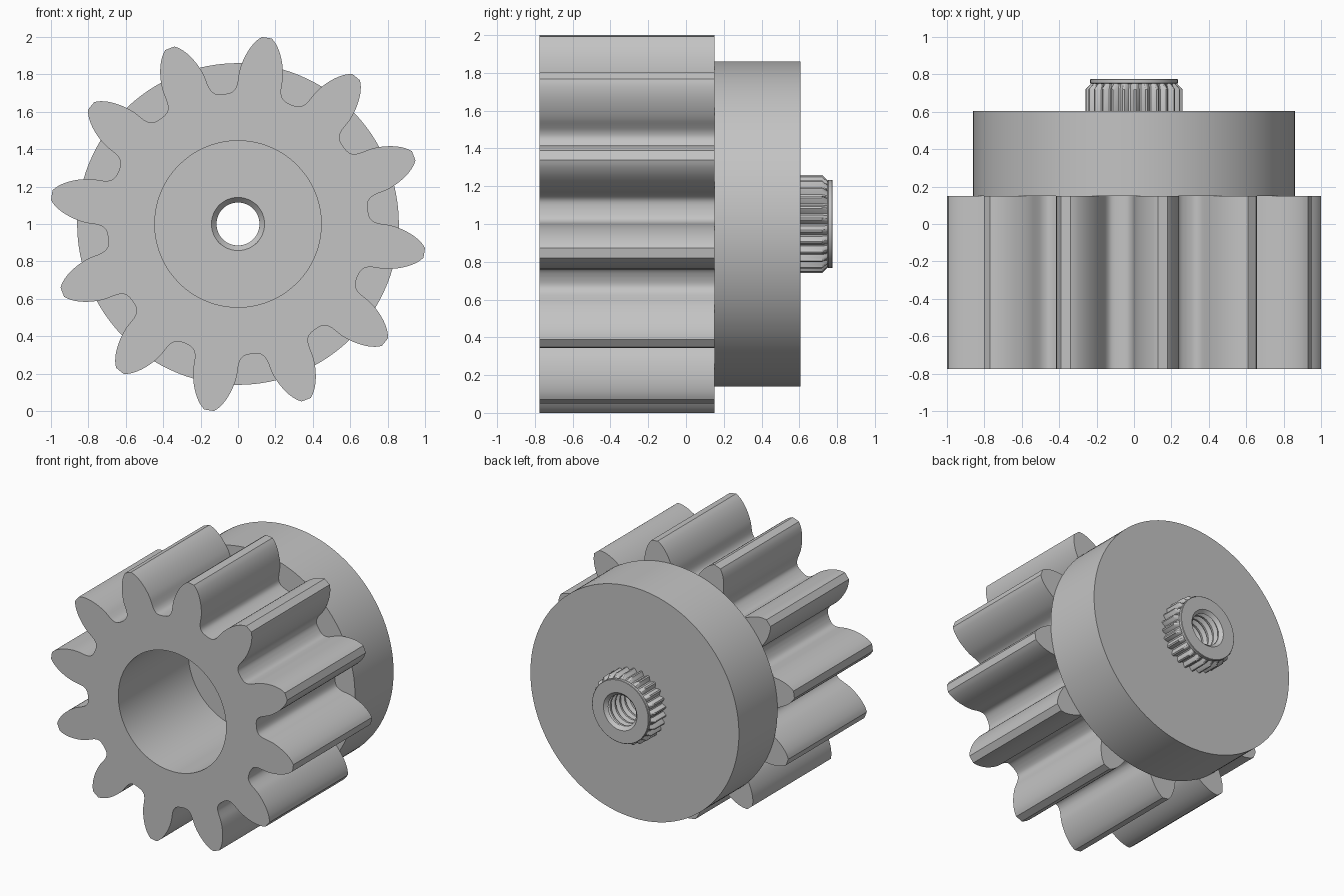
import bpy, bmesh, math

if "Cube" in bpy.data.objects:
    bpy.data.objects.remove(bpy.data.objects["Cube"])

TAU = 2 * math.pi
TEETH = 12
TOOTH_ANGLE = math.radians(8.8)      # first tooth, clockwise from the top
KNURLS = 26

grey = bpy.data.materials.new("grey_metal")
grey.diffuse_color = (0.55, 0.55, 0.55, 1)
grey.use_nodes = True
grey.node_tree.nodes["Principled BSDF"].inputs["Base Color"].default_value = grey.diffuse_color


def point(r, a, y):
    """Point around the y axis through z = 1, angle clockwise seen from the front."""
    return (r * math.sin(a), y, 1 + r * math.cos(a))


def skin(bm, rings):
    """Join closed rings of equal length with quads."""
    loops = [[bm.verts.new(p) for p in ring] for ring in rings]
    n = len(loops[0])
    for lo, hi in zip(loops, loops[1:]):
        for i in range(n):
            j = (i + 1) % n
            bm.faces.new((lo[i], lo[j], hi[j], hi[i]))
    return loops


def lathe(bm, profile, segments=96):
    """Revolve (radius, y) points."""
    return skin(bm, [[point(r, TAU * i / segments, y) for i in range(segments)]
                     for r, y in profile])


def finish(bm, name, angle=30):
    bmesh.ops.dissolve_degenerate(bm, dist=1e-5, edges=bm.edges[:])
    mesh = bpy.data.meshes.new(name)
    bm.to_mesh(mesh)
    bm.free()
    mesh.materials.append(grey)
    obj = bpy.data.objects.new(name, mesh)
    bpy.context.collection.objects.link(obj)
    bpy.ops.object.select_all(action='DESELECT')
    obj.select_set(True)
    bpy.context.view_layer.objects.active = obj
    bpy.ops.object.shade_smooth_by_angle(angle=math.radians(angle))
    return obj


def catmull(pts, steps=3):
    """Smooth curve through the points, keeping both ends."""
    ext = [pts[0]] + pts + [pts[-1]]
    out = []
    for a, b, c, d in zip(ext, ext[1:], ext[2:], ext[3:]):
        for s in range(steps):
            t = s / steps
            out.append(tuple(0.5 * (2 * q + (r - p) * t + (2 * p - 5 * q + 4 * r - s4) * t * t
                                    + (3 * q - p - 3 * r + s4) * t ** 3)
                             for p, q, r, s4 in zip(a, b, c, d)))
    return out + [pts[-1]]


# Gear with undercut teeth and a wide bore: half tooth as (degrees from tooth centre, radius)
flank = catmull([(15, .698), (12.6, .701), (10.7, .712), (9.4, .737), (8.8, .77),
                 (8.3, .815), (7.3, .863), (6.0, .91), (4.6, .95), (3.0, .985), (1.5, 1.008)])
tooth = [(-d, r) for d, r in flank] + [(d, r) for d, r in reversed(flank)][:-1]
per_tooth = len(tooth)
outline = [(TOOTH_ANGLE + TAU * k / TEETH + math.radians(d), r)
           for k in range(TEETH) for d, r in tooth]
BORE_STEPS = 8
bore_n = TEETH * BORE_STEPS
bore_angles = [TOOTH_ANGLE + TAU * (i / BORE_STEPS - 0.5) / TEETH for i in range(bore_n)]

bm = bmesh.new()
front, back = -.775, .15
outer = skin(bm, [[point(r, a, y) for a, r in outline] for y in (front, back)])
bore = skin(bm, [[point(.445, a, y) for a in bore_angles] for y in (back, front)])
for k in range(TEETH):
    o = [(k * per_tooth + i) % len(outline) for i in range(per_tooth + 1)]
    b = [(k * BORE_STEPS + i) % bore_n for i in range(BORE_STEPS + 1)]
    bm.faces.new([outer[0][i] for i in reversed(o)] + [bore[1][i] for i in b])
    bm.faces.new([outer[1][i] for i in o] + [bore[0][i] for i in reversed(b)])
finish(bm, "gear_teeth")

# Round flange with the floor of the bore
bm = bmesh.new()
lathe(bm, [(.142, .05), (.445, .05), (.445, .15), (.86, .15), (.86, .605), (.2, .605)], 128)
finish(bm, "flange")

# Knurled insert sticking out of the back
bm = bmesh.new()
ridge = (1, 1, .55, 0, 0, .55)
rings = []
for y, root, crest in ((.59, .234, .26), (.72, .234, .26), (.75, .226, .232)):
    n = KNURLS * len(ridge)
    rings.append([point(root + (crest - root) * ridge[i % len(ridge)], TAU * i / n, y)
                  for i in range(n)])
skin(bm, rings)
finish(bm, "knurled_sleeve")

# Collar at the end of the insert, with a countersunk mouth
bm = bmesh.new()
lathe(bm, [(.2, .748), (.226, .748), (.234, .754), (.234, .772), (.231, .775),
           (.138, .775), (.115, .752)])
finish(bm, "insert_collar")

# Countersink at the inner end of the hole
bm = bmesh.new()
lathe(bm, [(.115, .08), (.142, .05)])
finish(bm, "inner_countersink")

# Threaded hole: helical crests and roots
bm = bmesh.new()
y0, y1, pitch, seg = .08, .752, .056, 48
rows = []
for turn in range(int((y1 - y0) / pitch) + 2, -2, -1):
    for offset, r in ((.85, .142), (.65, .142), (.35, .115), (.1, .115)):
        rows.append([point(r, TAU * i / seg,
                           min(y1, max(y0, y0 + pitch * (turn + offset + i / seg))))
                     for i in range(seg + 1)])
grid = [[bm.verts.new(p) for p in row] for row in rows]
for lo, hi in zip(grid, grid[1:]):
    for i in range(seg):
        quad = (lo[i], lo[i + 1], hi[i + 1], hi[i])
        ys = [v.co.y for v in quad]
        if max(ys) - min(ys) > 1e-6:          # skip rows squashed at the ends
            bm.faces.new(quad)
bmesh.ops.delete(bm, geom=[v for v in bm.verts if not v.link_faces], context='VERTS')
finish(bm, "threaded_hole")
